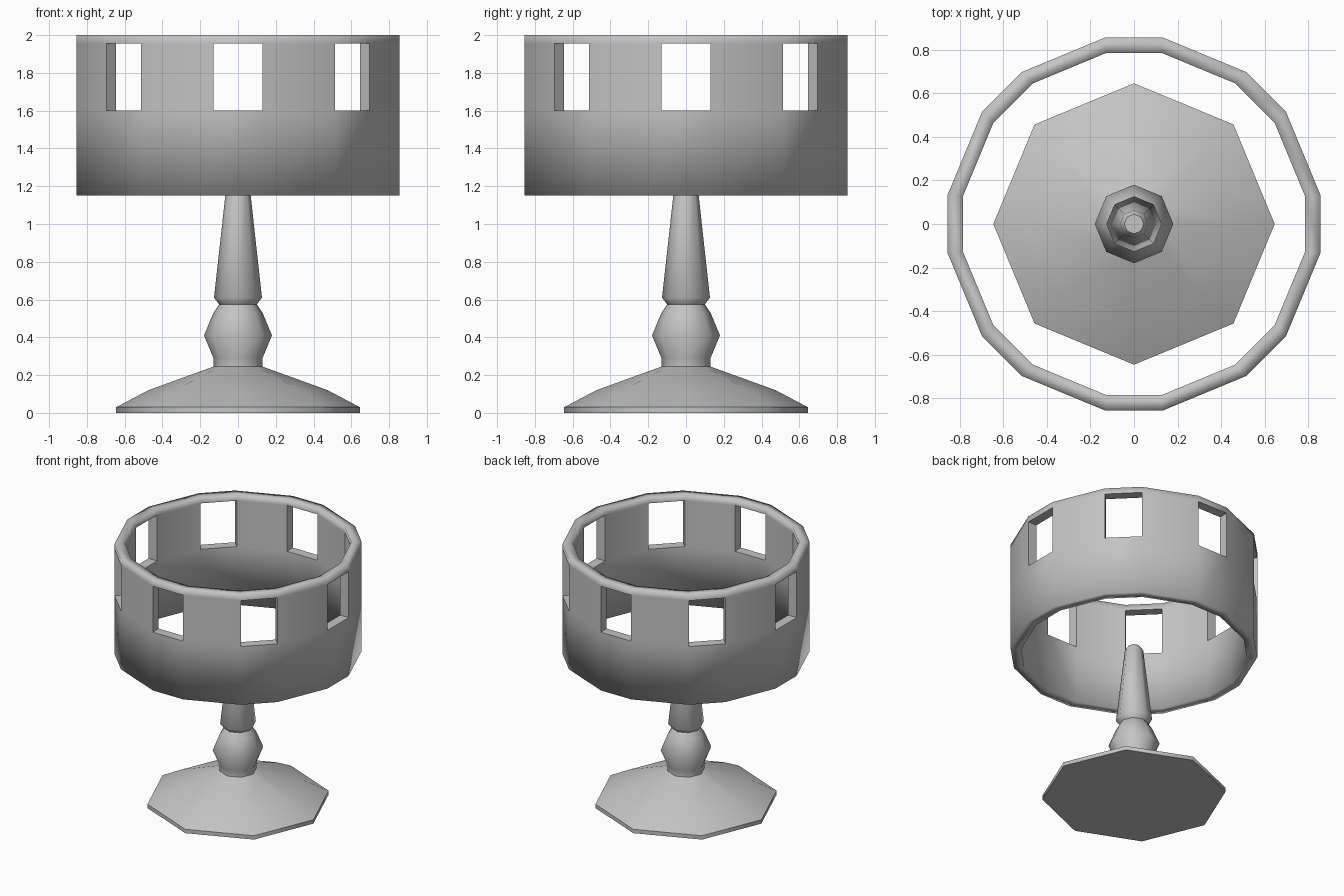
import bpy, bmesh, math

cube = bpy.data.objects.get("Cube")
if cube:
    bpy.data.objects.remove(cube, do_unlink=True)

grey = bpy.data.materials.new("plain_grey")
grey.diffuse_color = (0.55, 0.55, 0.55, 1)
grey.use_nodes = True
grey.node_tree.nodes["Principled BSDF"].inputs["Base Color"].default_value = (0.55, 0.55, 0.55, 1)


def finish(bm, name):
    bmesh.ops.recalc_face_normals(bm, faces=bm.faces)
    mesh = bpy.data.meshes.new(name)
    bm.to_mesh(mesh)
    bm.free()
    mesh.materials.append(grey)
    obj = bpy.data.objects.new(name, mesh)
    bpy.context.collection.objects.link(obj)
    return obj


def lathe(name, profile, sides=8):
    """Turn (radius, height) points about the z axis and cap both ends."""
    bm = bmesh.new()
    rings = []
    for r, z in profile:
        rings.append([bm.verts.new((r * math.cos(math.tau * i / sides),
                                    r * math.sin(math.tau * i / sides), z))
                      for i in range(sides)])
    for a, b in zip(rings, rings[1:]):
        for i in range(sides):
            j = (i + 1) % sides
            bm.faces.new((a[i], a[j], b[j], b[i]))
    bm.faces.new(rings[0])
    bm.faces.new(rings[-1])
    obj = finish(bm, name)
    bpy.ops.object.select_all(action='DESELECT')
    obj.select_set(True)
    bpy.context.view_layer.objects.active = obj
    bpy.ops.object.shade_smooth_by_angle(angle=math.radians(50))
    return obj


# Eight-sided foot, knob and tapered stem
lathe("foot_and_stem", [(0.645, 0), (0.645, 0.03), (0.475, 0.12), (0.13, 0.245),
                        (0.13, 0.29), (0.18, 0.41), (0.13, 0.53), (0.10, 0.575),
                        (0.127, 0.61), (0.065, 1.17), (0.045, 1.20)])


def open_drum(name, windows=8, half_width=0.13, outer=0.856, inner=0.783):
    """Ring wall whose narrow facets hold the window openings."""
    levels = [1.15, 1.60, 1.955, 2.0]
    bm = bmesh.new()
    cols = []  # each column: (outer verts, inner verts) by level
    for k in range(windows):
        a = math.tau * k / windows
        for s in (-half_width, half_width):
            cols.append([[bm.verts.new((d * math.cos(a) - s * math.sin(a),
                                        d * math.sin(a) + s * math.cos(a), z))
                          for z in levels] for d in (outer, inner)])
    cut_faces = []
    for i, col in enumerate(cols):
        nxt = cols[(i + 1) % len(cols)]
        (o0, n0), (o1, n1) = col, nxt
        for lv in range(3):
            if i % 2 == 0 and lv == 1:
                # Window jambs, sill and head
                for p, q in ((o0, n0), (o1, n1)):
                    cut_faces.append(bm.faces.new((p[1], p[2], q[2], q[1])))
                for h in (1, 2):
                    cut_faces.append(bm.faces.new((o0[h], o1[h], n1[h], n0[h])))
            else:
                bm.faces.new((o0[lv], o1[lv], o1[lv + 1], o0[lv + 1]))
                bm.faces.new((n0[lv], n1[lv], n1[lv + 1], n0[lv + 1]))
        # Bottom and top rims
        for h in (0, 3):
            bm.faces.new((o0[h], o1[h], n1[h], n0[h]))
    # Soft rims, crisp window edges
    for f in bm.faces:
        f.smooth = True
    for f in cut_faces:
        for e in f.edges:
            e.smooth = False
    return finish(bm, name)


open_drum("windowed_drum")
